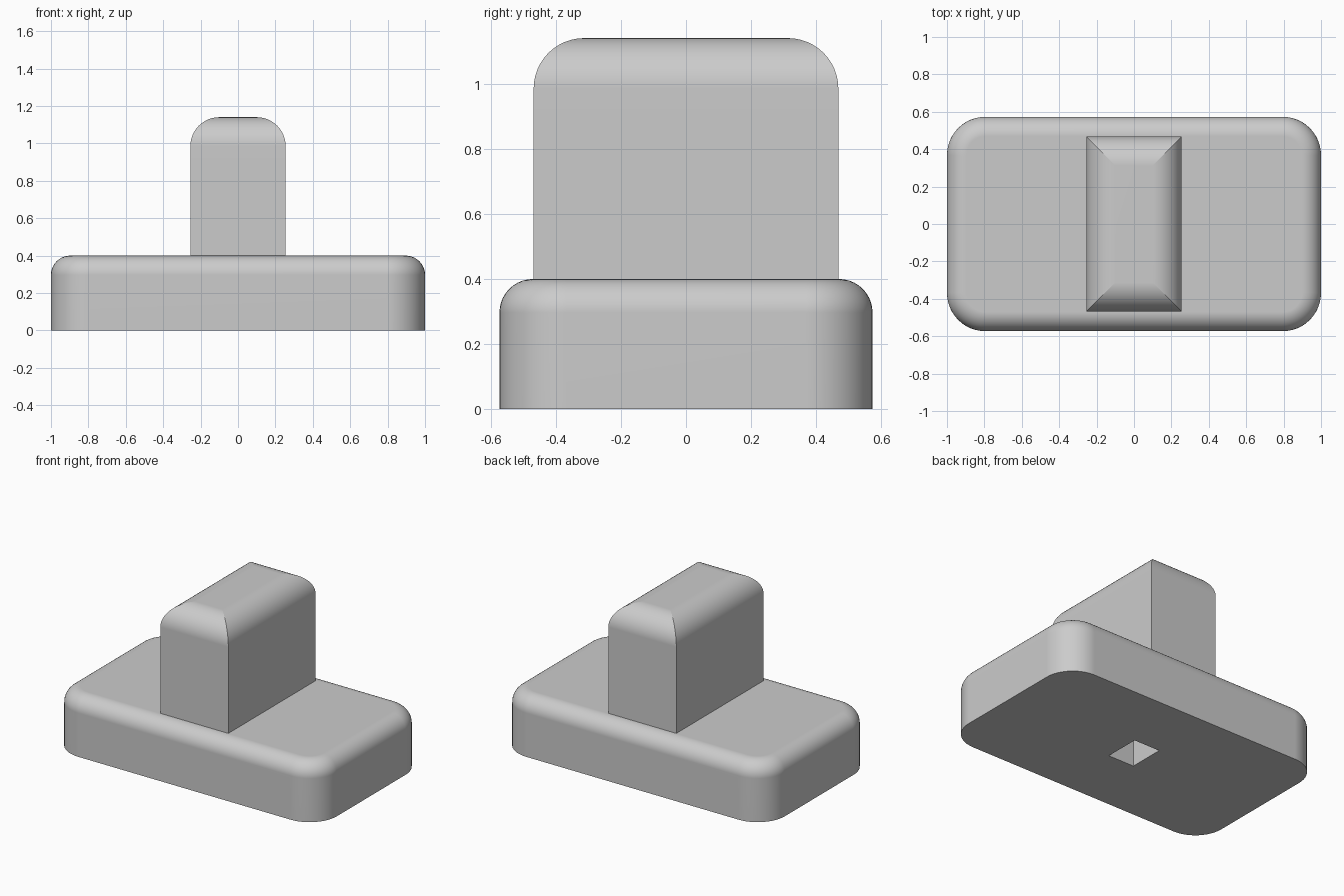
import bpy, bmesh, math

if "Cube" in bpy.data.objects:
    bpy.data.objects.remove(bpy.data.objects["Cube"], do_unlink=True)

grey = bpy.data.materials.new("plain_grey")
grey.use_nodes = True
colour = (0.6, 0.6, 0.6, 1)
grey.diffuse_color = colour
grey.node_tree.nodes["Principled BSDF"].inputs["Base Color"].default_value = colour


def add_object(name, bm):
    bmesh.ops.recalc_face_normals(bm, faces=bm.faces[:])
    mesh = bpy.data.meshes.new(name)
    bm.to_mesh(mesh)
    bm.free()
    mesh.materials.append(grey)
    ob = bpy.data.objects.new(name, mesh)
    bpy.context.collection.objects.link(ob)
    return ob


def box(x, y, z0, z1):
    """Box with half sizes x and y, between two heights."""
    bm = bmesh.new()
    bmesh.ops.create_cube(bm, size=2)
    for v in bm.verts:
        v.co = (v.co.x * x, v.co.y * y, z1 if v.co.z > 0 else z0)
    return bm


def activate(ob):
    bpy.ops.object.select_all(action='DESELECT')
    ob.select_set(True)
    bpy.context.view_layer.objects.active = ob


def smooth(ob):
    activate(ob)
    bpy.ops.object.shade_smooth_by_angle(angle=math.radians(30))
    mod = ob.modifiers.new("flat_normals", 'WEIGHTED_NORMAL')
    mod.keep_sharp = True


# Base: rounded upright corners, then a rounded top rim
BASE_TOP = 0.4
bm = box(1, 0.573, 0, BASE_TOP)
upright = [e for e in bm.edges if abs(e.verts[0].co.z - e.verts[1].co.z) > 0.1]
bmesh.ops.bevel(bm, geom=upright, offset=0.205, segments=12, profile=0.5, affect='EDGES')
rim = [e for e in bm.edges if all(v.co.z > BASE_TOP - 0.001 for v in e.verts)]
bmesh.ops.bevel(bm, geom=rim, offset=0.103, segments=10, profile=0.5, affect='EDGES')
base = add_object("base", bm)

# Square socket cut up through the underside
cutter = add_object("socket_cutter", box(0.097, 0.122, -0.1, BASE_TOP + 0.1))
cutter.hide_render = True
cut = base.modifiers.new("socket", 'BOOLEAN')
cut.operation = 'DIFFERENCE'
cut.solver = 'EXACT'
cut.object = cutter
activate(base)
bpy.ops.object.modifier_apply(modifier=cut.name)
bpy.data.objects.remove(cutter, do_unlink=True)
smooth(base)

# Post: rectangular rings that curve inwards, giving mitred top corners
HALF_X, HALF_Y, TOP, RADIUS, STEPS = 0.255, 0.468, 1.14, 0.155, 12
levels = [(0, BASE_TOP)]
for i in range(STEPS + 1):
    a = math.pi / 2 * i / STEPS
    levels.append((RADIUS * (1 - math.cos(a)), TOP - RADIUS * (1 - math.sin(a))))
bm = bmesh.new()
rings = []
for inset, z in levels:
    x, y = HALF_X - inset, HALF_Y - inset
    rings.append([bm.verts.new((sx * x, sy * y, z))
                  for sx, sy in ((-1, -1), (1, -1), (1, 1), (-1, 1))])
for low, high in zip(rings, rings[1:]):
    for i in range(4):
        j = (i + 1) % 4
        bm.faces.new((low[i], low[j], high[j], high[i]))
bm.faces.new(rings[0][::-1])
bm.faces.new(rings[-1])
# Keep the mitre seams crisp all the way up
for low, high in zip(rings, rings[1:]):
    for a, b in zip(low, high):
        bm.edges.get((a, b)).smooth = False
post = add_object("post", bm)
smooth(post)
